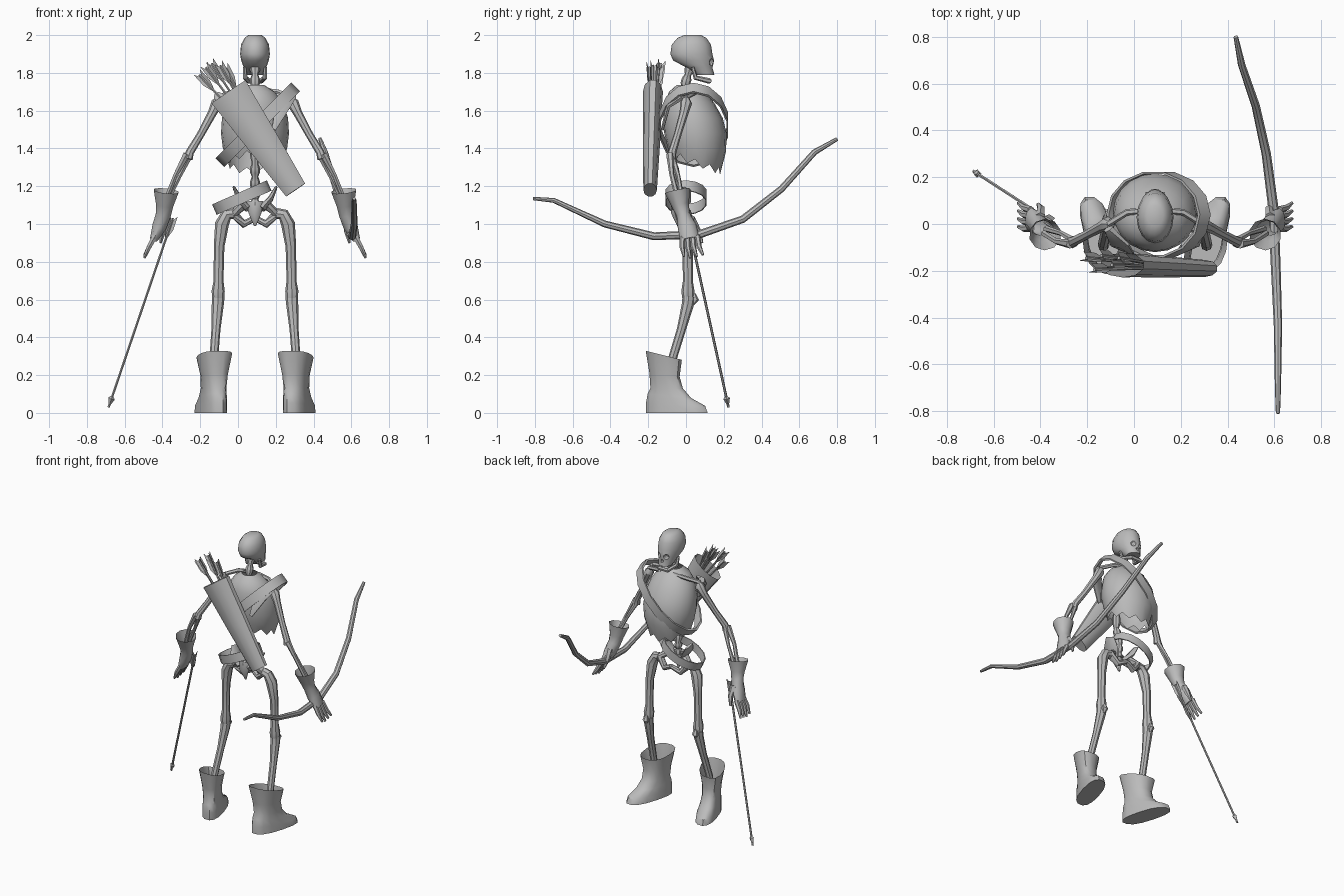
import bpy, bmesh, math
from mathutils import Vector

cube = bpy.data.objects.get("Cube")
if cube:
    bpy.data.objects.remove(cube)

AXIS = 0.09            # the body's centre plane
X, Y = Vector((1, 0, 0)), Vector((0, 1, 0))
parts = []

grey = bpy.data.materials.new("bone grey")
grey.use_nodes = True
grey.diffuse_color = (0.5, 0.5, 0.5, 1)
grey.node_tree.nodes["Principled BSDF"].inputs["Base Color"].default_value = (0.5, 0.5, 0.5, 1)


def finish(name, bm):
    bmesh.ops.recalc_face_normals(bm, faces=bm.faces[:])
    mesh = bpy.data.meshes.new(name)
    bm.to_mesh(mesh)
    bm.free()
    mesh.materials.append(grey)
    ob = bpy.data.objects.new(name, mesh)
    bpy.context.collection.objects.link(ob)
    parts.append(ob)
    return ob


def loft(name, rings, start=True, end=True):
    """Skin a list of closed rings, with optional end caps."""
    bm = bmesh.new()
    rows = [[bm.verts.new(p) for p in r] for r in rings]
    n = len(rows[0])
    for a, b in zip(rows, rows[1:]):
        for i in range(n):
            j = (i + 1) % n
            bm.faces.new((a[i], a[j], b[j], b[i]))
    if start:
        bm.faces.new(rows[0])
    if end:
        bm.faces.new(rows[-1])
    return finish(name, bm)


def tube(name, pts, radii, sides=8, ref=Y, start=True, end=True):
    """Sweep an ellipse; a radius pair is (along ref, across ref)."""
    pts = [Vector(p) for p in pts]
    rings = []
    for i, p in enumerate(pts):
        t = (pts[min(i + 1, len(pts) - 1)] - pts[max(i - 1, 0)]).normalized()
        u = (ref - t * ref.dot(t)).normalized()
        v = t.cross(u)
        r = radii[i] if isinstance(radii, (list, tuple)) else radii
        a, b = r if isinstance(r, tuple) else (r, r)
        rings.append([p + u * a * math.cos(k * math.tau / sides) + v * b * math.sin(k * math.tau / sides)
                      for k in range(sides)])
    return loft(name, rings, start, end)


def stack(name, rows, cx, sides=12, power=1.0, shear=0.0, start=True, end=True, jag=0.0):
    """Horizontal rings: (z, half width, back y, front y, slope)."""
    rings = []
    for n, (z, rx, y0, y1, slope) in enumerate(rows):
        ring = []
        for k in range(sides):
            c, s = math.cos(k * math.tau / sides), math.sin(k * math.tau / sides)
            c, s = [math.copysign(abs(q) ** power, q) for q in (c, s)]
            dy = s * (y1 - y0) / 2
            y = (y0 + y1) / 2 + dy
            drop = jag * (-1) ** k if n == len(rows) - 1 else 0
            ring.append((cx + rx * c + shear * (y + 0.1), y, z + slope * dy + drop))
        rings.append(ring)
    return loft(name, rings, start, end)


def band(name, centre, rx, ry, slope, width):
    """A tilted loop of flat strap with a little thickness."""
    c = Vector(centre)
    normal = Vector((-slope, 0, 1)).normalized() * width / 2
    rings = [[], [], [], []]
    for k in range(14):
        a = k * math.tau / 14
        for ring, side, grow in zip(rings, (-1, 1, 1, -1), (1, 1, 0.95, 0.95)):
            x, y = rx * grow * math.cos(a), ry * grow * math.sin(a)
            ring.append(c + Vector((x, y, slope * x)) + normal * side)
    return loft(name, rings + rings[:1], False, False)


def arrow(name, tail, tip, vane=0.025, head=True):
    tail, tip = Vector(tail), Vector(tip)
    d = (tip - tail).normalized()
    tube(name + "_shaft", [tail, tip], 0.007, 6)
    if head:
        tube(name + "_head", [tip - d * 0.06, tip - d * 0.05, tip], [0.008, 0.018, 0.001], 4)
    u = (Y - d * Y.dot(d)).normalized()
    v = d.cross(u)
    bm = bmesh.new()
    for k in range(3):
        a = k * math.tau / 3
        out = (u * math.cos(a) + v * math.sin(a)) * vane
        bm.faces.new([bm.verts.new(p) for p in
                      (tail + d * 0.02, tail + out - d * 0.02, tail + out + d * 0.06, tail + d * 0.13)])
    finish(name + "_feathers", bm)


# Skull with carved sockets, and jaw
skull = stack("skull", [(2.0, .035, -.01, .08, 0), (1.985, .055, -.045, .108, 0), (1.95, .074, -.075, .132, 0),
                        (1.9, .079, -.083, .14, 0), (1.865, .073, -.068, .148, 0), (1.83, .06, 0, .142, 0),
                        (1.79, .045, .05, .15, 0)], AXIS, 16)
bm = bmesh.new()
for dx, z, r in ((-.033, 1.857, .021), (.033, 1.857, .021), (0, 1.823, .011)):
    made = bmesh.ops.create_icosphere(bm, subdivisions=2, radius=r)["verts"]
    bmesh.ops.translate(bm, verts=made, vec=(AXIS + dx, .142, z))
sockets = finish("socket_cutter", bm)
sockets.hide_render = True
sockets.hide_viewport = True
parts.remove(sockets)
cut = skull.modifiers.new("sockets", "BOOLEAN")
cut.operation, cut.object, cut.solver = "DIFFERENCE", sockets, "EXACT"
tube("jaw", [(AXIS + x, y, z) for x, y, z in ((-.055, .035, 1.83), (-.052, .05, 1.775), (-.032, .125, 1.757),
     (.032, .125, 1.757), (.052, .05, 1.775), (.055, .035, 1.83))],
     [.009, .013, .015, .015, .013, .009], 6, Vector((0, .3, 1)))

# Spine with vertebrae
path = [Vector(p) for p in ((AXIS, .03, 1.86), (AXIS, -.01, 1.72), (AXIS, -.07, 1.56), (AXIS, -.07, 1.32),
                            (AXIS, -.04, 1.18), (AXIS, -.05, 1.08))]
spine = [a.lerp(b, k / 6) for a, b in zip(path, path[1:]) for k in range(6)]
tube("spine", spine, [.026 if k % 3 else .017 for k in range(len(spine))], 8)
tube("sacrum", [(AXIS, -.05, 1.12), (AXIS, -.06, 1.06), (AXIS, -.04, .99)], [(.02, .045), (.02, .035), .006])

# Ribcage shell, open below with a ragged edge
stack("ribcage", [(1.735, .05, -.05, .05, 0), (1.7, .105, -.09, .1, 0), (1.64, .15, -.115, .15, 0),
                  (1.56, .175, -.12, .195, 0), (1.48, .18, -.115, .215, 0), (1.4, .17, -.1, .212, -.1),
                  (1.325, .14, -.085, .18, -.35)], AXIS, 20, start=False, end=False, jag=.018)

# Paired bones, gloves and boots
for side, s in (("right", -1), ("left", 1)):
    def at(*pts):
        return [(AXIS + s * d, y, z) for d, y, z in pts]

    tube(side + "_collarbone", at((.03, .06, 1.71), (.12, .05, 1.7), (.2, 0, 1.67)), .014, 6)
    tube(side + "_shoulder_blade", at((.2, -.02, 1.68), (.15, -.09, 1.64), (.1, -.125, 1.5)),
         [.022, (.012, .05), (.008, .012)], 6)
    tube(side + "_upper_arm", at((.19, 0, 1.665), (.2, 0, 1.64), (.225, -.01, 1.59), (.29, -.045, 1.47),
                                 (.345, -.073, 1.38), (.355, -.078, 1.345)),
         [.018, .032, .024, .02, .022, .026])
    tube(side + "_outer_forearm", at((.362, -.085, 1.37), (.42, -.075, 1.26), (.475, -.04, 1.12)),
         [.02, .013, .014], 6)
    tube(side + "_inner_forearm", at((.35, -.07, 1.35), (.40, -.04, 1.25), (.465, -.02, 1.12)),
         [.016, .011, .014], 6)
    tube(side + "_glove", at((.47, -.045, 1.175), (.478, -.03, 1.1), (.485, -.015, 1.05), (.505, .005, .99),
                             (.535, .02, .92)),
         [.069, (.046, .048), (.036, .042), (.05, .04), (.052, .022)], 10, start=False)
    for k in range(4):
        y = -.018 + k * .026
        tube(f"{side}_finger_{k + 1}", at((.53, y, .935), (.56, y * 1.15, .88),
             (.585, y * 1.3 + .012, .82 + .008 * abs(k - 1))), [.016, .014, .007], 6)
    tube(side + "_thumb", at((.49, .03, 1.02), (.487, .065, .96), (.5, .085, .9)), [.022, .017, .007], 6)

    tube(side + "_hip_blade", at((.035, -.05, 1.08), (.08, -.03, 1.13), (.11, -.005, 1.19)),
         [(.03, .02), (.06, .016), (.035, .008)])
    tube(side + "_hip_socket", at((.06, -.03, 1.1), (.115, 0, 1.055), (.06, .02, 1.0), (.0, .035, 1.03)),
         [.025, .03, .022, .016])
    tube(side + "_thigh_bone", at((.115, 0, 1.055), (.15, -.005, 1.05), (.175, 0, 1.0), (.19, .008, .88),
                                  (.193, .01, .7), (.195, .01, .645), (.195, .012, .61)),
         [.03, .032, .037, .028, .026, .035, .032], 8)
    tube(side + "_kneecap", at((.195, .04, .63), (.195, .047, .6), (.195, .035, .575)), [.012, .022, .01], 6)
    tube(side + "_shin_bone", at((.195, .015, .615), (.197, .01, .575), (.207, -.025, .44), (.22, -.08, .26),
                                 (.22, -.09, .15)), [.034, .032, .024, .023, .025])
    stack(side + "_boot", [(.305, .088, -.215, -.02, -.25), (.2, .066, -.195, -.032, -.1),
                           (.13, .06, -.19, -.015, 0), (.09, .062, -.205, .03, -.1),
                           (.045, .066, -.215, .105, -.05), (0, .068, -.215, .118, 0)],
          AXIS + s * .22, 14, .8, s * .28, start=False)

# Straps
band("chest_strap", (.105, .04, 1.525), .2, .187, 1.0, .065)
band("hip_belt", (.02, 0, 1.14), .145, .112, .44, .06)

# Quiver and the arrows inside
foot, mouth = Vector((.305, -.19, 1.18)), Vector((-.05, -.175, 1.7))
tube("quiver", [foot, foot.lerp(mouth, .5), foot.lerp(mouth, .85), mouth],
     [(.036, .064), (.046, .09), (.05, .106), (.053, .115)], 10, end=False)
for k, (dx, dy, dz) in enumerate(((-.155, .03, .09), (-.12, -.02, .13), (-.09, .04, .15), (-.045, 0, .14),
                                  (-.015, .03, .125))):
    arrow(f"quiver_arrow_{k + 1}", mouth + Vector((dx, dy, dz)), foot.lerp(mouth, .4), .026, False)

# Held arrow and bow
arrow("held_arrow", (-.345, .005, 1.03), (-.685, .225, .03))
tube("bow", [(.615, -.81, 1.135), (.615, -.7, 1.125), (.615, -.43, 1.0), (.605, -.17, .935), (.595, .07, .945),
             (.565, .3, 1.025), (.52, .505, 1.185), (.46, .68, 1.38), (.435, .8, 1.45)],
     [.009, .013, .018, .021, .022, .02, .018, .016, .01], 8, X)

# Smooth shading with crisp edges
bpy.ops.object.select_all(action="DESELECT")
for ob in parts:
    ob.select_set(True)
bpy.context.view_layer.objects.active = skull
bpy.ops.object.shade_smooth_by_angle(angle=math.radians(40))
